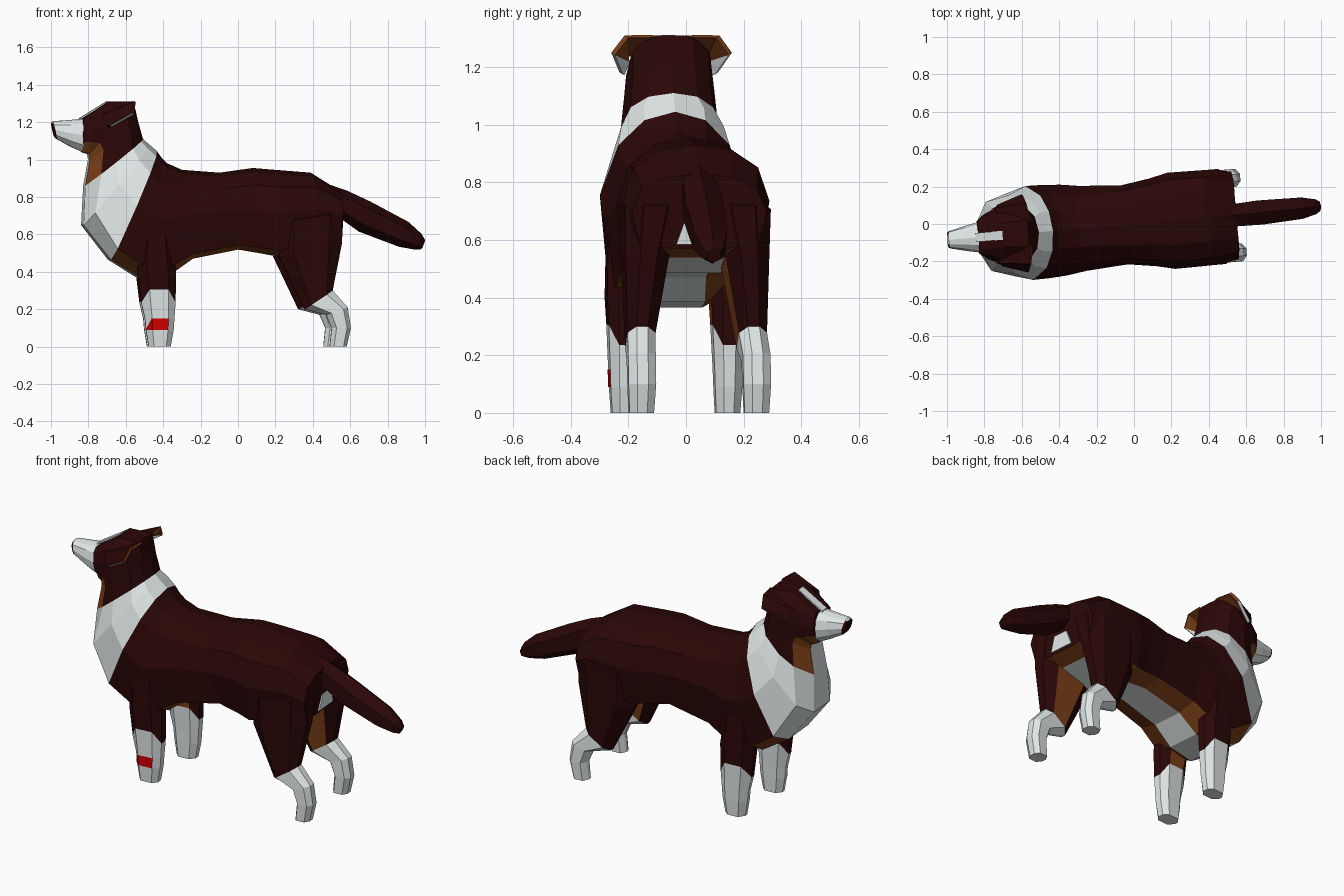
import bpy, bmesh, math
from mathutils import Matrix, Vector

if "Cube" in bpy.data.objects:
    bpy.data.objects.remove(bpy.data.objects["Cube"])

DARK, WHITE, TAN, RED = range(4)
MATS = []
for name, col in (("dark_brown_fur", (0.024, 0.002, 0.002)), ("white_fur", (0.75, 0.80, 0.80)),
                  ("tan_fur", (0.21, 0.052, 0.009)), ("red_band", (0.66, 0.0, 0.0))):
    m = bpy.data.materials.new(name)
    m.diffuse_color = (*col, 1)
    m.use_nodes = True
    m.node_tree.nodes["Principled BSDF"].inputs["Base Color"].default_value = m.diffuse_color
    MATS.append(m)

# The whole dog stands slightly turned about z
TURN = Matrix.Rotation(math.radians(4.9), 4, 'Z')


def loft(name, rings, colour, caps=(DARK, DARK)):
    """Skin a list of point rings; colour(segment, side) gives the material."""
    bm = bmesh.new()
    vs = [[bm.verts.new(TURN @ Vector(p)) for p in r] for r in rings]
    n = len(rings[0])
    for i in range(len(vs) - 1):
        for k in range(n):
            j = (k + 1) % n
            f = bm.faces.new((vs[i][k], vs[i][j], vs[i + 1][j], vs[i + 1][k]))
            f.material_index = colour(i, k)
    for ring, c in ((vs[0], caps[0]), (vs[-1], caps[1])):
        bm.faces.new(ring).material_index = c
    bmesh.ops.recalc_face_normals(bm, faces=bm.faces[:])
    me = bpy.data.meshes.new(name)
    bm.to_mesh(me)
    bm.free()
    for m in MATS:
        me.materials.append(m)
    ob = bpy.data.objects.new(name, me)
    bpy.context.collection.objects.link(ob)
    return ob


BACK = [(.85, .8), (.5, .95)]       # upper profiles: half width share, height share
SHOULDER = [(.77, .8), (.42, .95)]
SKULL = [(.9, .8), (.48, .995)]
BROW = [(1, .85), (.75, .99)]


def body_ring(tx, tz, bx, bz, w, low=0.06, upper=BACK):
    """Cross-section between a top point and a bottom point, half width w."""
    half = [(.4, 0), (.88, low), (1, .5)] + upper
    prof = half + [(0, 1)] + [(-u, t) for u, t in reversed(half)]
    return [(bx + (tx - bx) * t, u * w, bz + (tz - bz) * t) for u, t in prof]


# Torso, from rump to collar and throat
torso = [
    body_ring(.55, .83, .535, .57, .235),
    body_ring(.39, .93, .44, .54, .255),
    body_ring(.20, .945, .20, .485, .258),
    body_ring(.08, .955, .12, .50, .235),
    body_ring(-.10, .93, 0, .52, .212),
    body_ring(-.30, .945, -.25, .47, .228, .06, SHOULDER),
    body_ring(-.38, .98, -.37, .385, .243, .08, SHOULDER),
    body_ring(-.41, 1.01, -.53, .365, .25, .1, SHOULDER),
    body_ring(-.435, 1.045, -.69, .465, .252, .1, SHOULDER),
    body_ring(-.475, 1.08, -.835, .65, .21, .15),
    body_ring(-.51, 1.11, -.825, .86, .17, .25),
    body_ring(-.535, 1.20, -.80, 1.0, .158, .25),
]


def torso_colour(i, k):
    if i in (8, 9):                      # collar and chest
        return WHITE
    if k == 10:                          # underside strip
        return WHITE if i > 0 else TAN
    return TAN if k in (0, 9) else DARK  # tan edges of belly and throat


loft("torso", torso, torso_colour)

# Head
head = [
    body_ring(-.535, 1.20, -.80, 1.0, .158, .25),
    body_ring(-.565, 1.31, -.805, 1.03, .15, .22, SKULL),
    body_ring(-.70, 1.31, -.825, 1.035, .135, .22, SKULL),
    body_ring(-.835, 1.22, -.84, 1.04, .088, .3, BROW),
]
loft("head", head, lambda i, k: TAN if k in (0, 9) else WHITE if k == 10 else DARK)

# Muzzle with dark nose tip
muzzle = [
    body_ring(-.82, 1.22, -.82, 1.035, .084, .2),
    body_ring(-.90, 1.212, -.90, 1.07, .068, .2),
    body_ring(-.994, 1.205, -.973, 1.11, .048, .2),
    body_ring(-1.003, 1.197, -.985, 1.12, .044, .2),
]
loft("muzzle", muzzle, lambda i, k: DARK if i == 2 and k not in (4, 5) else WHITE)

# White blaze on the forehead
blaze = [[(x, -.024, z), (x, .024, z), (x, .024, z - .009), (x, -.024, z - .009)]
         for x, z in ((-.705, 1.312), (-.85, 1.222))]
loft("blaze", blaze, lambda i, k: WHITE, (WHITE, WHITE))

# Folded ears: dark outside, tan and white inside
EAR = [((-.56, .07, 1.312), (-.73, .08, 1.245)), ((-.57, .165, 1.31), (-.73, .15, 1.245)),
       ((-.585, .21, 1.25), (-.737, .145, 1.225)), ((-.70, .172, 1.182), (-.72, .165, 1.18))]
for s, side in ((1, "left"), (-1, "right")):
    rings = []
    for b, f in EAR:
        quad = [b, f] + [(p[0] + .008, p[1] - .012, p[2] - .008) for p in (f, b)]
        rings.append([(x, s * y, z) for x, y, z in quad])
    loft(side + "_ear", rings,
         lambda i, k: DARK if k < 2 else WHITE if i == 2 else TAN)

# Tail
TAIL = [(.46, .82, .06, .05), (.56, .765, .07, .068), (.68, .695, .075, .08),
        (.89, .60, .066, .066), (.97, .56, .045, .042), (.995, .545, .028, .024)]
tail = []
for x, z, w, h in TAIL:
    tail.append([(x + .4 * h * math.sin(a), .02 * (x - .5) + w * math.cos(a),
                  z + h * math.sin(a)) for a in (math.tau * k / 6 + math.pi / 6 for k in range(6))])
loft("tail", tail, lambda i, k: DARK)

# White patch below the tail
patch = [[(x, -.08, .585), (x, .07, .585), (x + .006, .04, .67), (x + .006, -.05, .67)]
         for x in (.536, .544)]
loft("under_tail_patch", patch, lambda i, k: WHITE, (WHITE, WHITE))

# Legs: front x, back x, front z, back z, inner y, outer y
SECTION = [(.22, 0), (.78, 0), (1, .3), (1, .7), (.78, 1), (.22, 1), (0, .6), (0, .35)]
HIND = [(.28, .50, .76, .76, .03, .19), (.20, .55, .66, .72, .05, .255),
        (.205, .54, .48, .55, .10, .25), (.34, .49, .20, .30, .145, .243),
        (.455, .57, .17, .21, .152, .248), (.485, .587, .10, .10, .152, .248),
        (.475, .565, 0, 0, .158, .243)]
FRONT = [(-.54, -.38, .64, .64, .10, .235), (-.555, -.35, .40, .40, .12, .24),
         (-.535, -.352, .27, .27, .125, .235), (-.515, -.358, .15, .15, .132, .23),
         (-.51, -.362, .09, .09, .134, .228), (-.495, -.378, 0, 0, .138, .222)]


def leg(name, spec, s, white_from, band=None, notch=0, shift=0):
    rings = []
    for i, (xf, xb, zf, zb, yi, yo) in enumerate(spec):
        # the white sock rises on the flat sides of the front legs
        lift = notch if i == white_from else 0
        rings.append([(shift + xf + (xb - xf) * a, s * (yi + (yo - yi) * b),
                       zf + (zb - zf) * a + (lift if 0 < a < 1 else -lift))
                      for a, b in SECTION])

    def colour(i, k):
        if i == band and k == 4:         # red band on the outer side
            return RED
        if i >= white_from:
            return WHITE
        return TAN if k == 0 and i > 0 else DARK
    loft(name, rings, colour, (DARK, WHITE))
    return rings


for s, side in ((1, "left"), (-1, "right")):
    leg(side + "_hind_leg", HIND, s, 3)
    rings = leg(side + "_front_leg", FRONT, s, 2, 3 if s < 0 else None, .035,
                .022 if s > 0 else 0)

# Red corner wrapping to the front of the right front leg
corner = [Vector(rings[3][5]), Vector(rings[4][5]), Vector(rings[4][6])]
loft("red_band_corner", [[p + Vector((-.8, -.6, 0)) * d for p in corner] for d in (-.002, .003)],
     lambda i, k: RED, (RED, RED))
